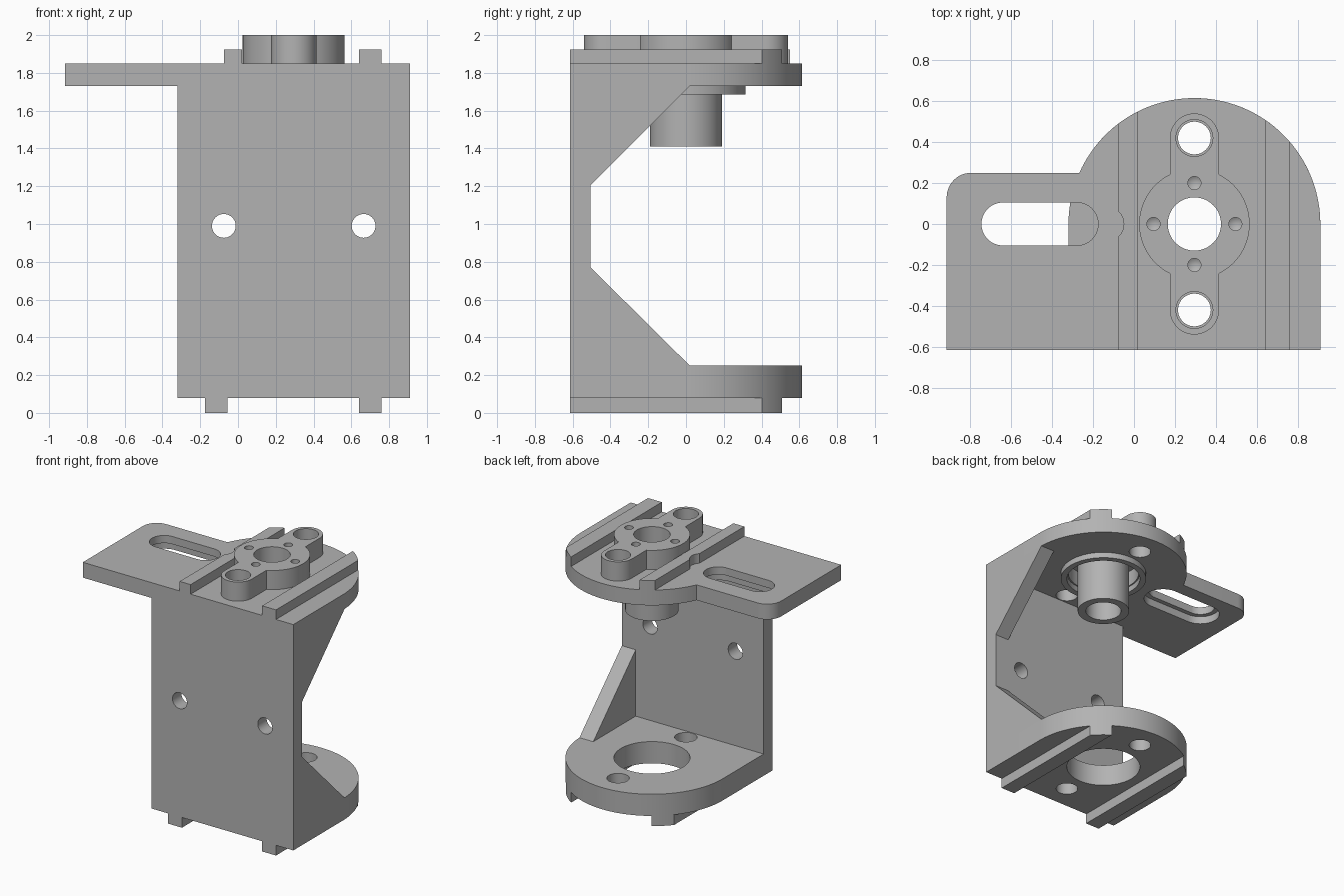
import bpy, bmesh
from math import sin, cos, asin, pi, sqrt
from mathutils import Matrix

if "Cube" in bpy.data.objects:
    bpy.data.objects.remove(bpy.data.objects["Cube"], do_unlink=True)

grey = bpy.data.materials.new("plain grey")
grey.use_nodes = True
GREY = (0.45, 0.45, 0.45, 1)
grey.diffuse_color = GREY
grey.node_tree.nodes["Principled BSDF"].inputs["Base Color"].default_value = GREY

CX, R = 0.295, 0.615            # bearing axis and outer radius
LEFT, RIGHT, FRONT = CX - R, CX + R, -R
Z_BASE, Z_FLOOR, Z_CEIL, Z_TOP = 0.08, 0.25, 1.73, 1.85
WALL_Y = -0.505


def arc(x, y, r, a0, a1, n=32):
    return [(x + r * cos(a0 + (a1 - a0) * i / n), y + r * sin(a0 + (a1 - a0) * i / n))
            for i in range(n + 1)]


def circle(x, y, r, n=64):
    return arc(x, y, r, 0, 2 * pi, n)[:-1]


def slot(x0, x1, r):
    return arc(x1, 0, r, -pi / 2, pi / 2) + arc(x0, 0, r, pi / 2, 3 * pi / 2)


def prism(name, outline, low, high, axis="Z", tip=0):
    """Extrude an outline along an axis; tip adds a conical point at the low end."""
    bm = bmesh.new()
    base = bm.faces.new([bm.verts.new((x, y, low)) for x, y in outline])
    ext = bmesh.ops.extrude_face_region(bm, geom=[base])
    for v in ext["geom"]:
        if isinstance(v, bmesh.types.BMVert):
            v.co.z = high
    if tip:
        point = bmesh.ops.poke(bm, faces=[base])["verts"][0]
        point.co.z = low - tip
    if axis == "X":             # outline holds (y, z)
        bm.transform(Matrix(((0, 0, 1, 0), (1, 0, 0, 0), (0, 1, 0, 0), (0, 0, 0, 1))))
    elif axis == "Y":           # outline holds (x, z)
        bm.transform(Matrix(((1, 0, 0, 0), (0, 0, 1, 0), (0, 1, 0, 0), (0, 0, 0, 1))))
    bmesh.ops.recalc_face_normals(bm, faces=bm.faces)
    mesh = bpy.data.meshes.new(name)
    bm.to_mesh(mesh)
    bm.free()
    mesh.materials.append(grey)
    obj = bpy.data.objects.new(name, mesh)
    bpy.context.collection.objects.link(obj)
    return obj


def boolean(obj, other, operation):
    bpy.context.view_layer.objects.active = obj
    mod = obj.modifiers.new("boolean", "BOOLEAN")
    mod.operation, mod.object, mod.solver = operation, other, "EXACT"
    bpy.ops.object.modifier_apply(modifier=mod.name)
    bpy.data.objects.remove(other, do_unlink=True)


def cut(obj, outline, low, high, axis="Z", tip=0):
    boolean(obj, prism("cutter", outline, low, high, axis, tip), "DIFFERENCE")


parts = []

# Top plate: half-round end with a side wing
a = asin(0.25 / R)
top = prism("top_plate", [(-0.915, FRONT), (RIGHT, FRONT)] + arc(CX, 0, R, 0, pi - a, 64)
            + arc(-0.795, 0.13, 0.12, pi / 2, pi, 12), Z_CEIL, Z_TOP)
cut(top, circle(CX, 0, 0.26), 1.6, 2)
cut(top, slot(-0.64, -0.28, 0.105), 1.6, 2)
cut(top, slot(-0.64, -0.28, 0.14), 1.6, 1.79)
parts.append(top)

# Bottom plate
bottom = prism("bottom_plate", [(LEFT, FRONT), (RIGHT, FRONT)] + arc(CX, 0, R, 0, pi, 64),
               Z_BASE, Z_FLOOR)
cut(bottom, circle(CX, 0, 0.27), 0, 0.5)
parts.append(bottom)

# Screw holes in both plates
for plate in (top, bottom):
    for y in (-0.42, 0.42):
        cut(plate, circle(CX, y, 0.08, 40), -0.1, 2.1)

# Front wall with two mounting holes
wall = prism("front_wall", [(LEFT, Z_FLOOR), (RIGHT, Z_FLOOR), (RIGHT, Z_CEIL), (LEFT, Z_CEIL)],
             FRONT, WALL_Y, "Y")
for x in (-0.075, 0.665):
    cut(wall, circle(x, 0.99, 0.063, 40), -1, 0, "Y")
parts.append(wall)

# Gussets on the left side
for name, z, dz in (("upper_gusset", Z_CEIL, -0.525), ("lower_gusset", Z_FLOOR, 0.52)):
    parts.append(prism(name, [(WALL_Y, z), (0.02, z), (WALL_Y, z + dz)],
                       RIGHT - 0.12, RIGHT, "X"))


# Guide rails, ending on the round edge
def rail(name, x0, x1, low, high):
    n = 8
    xs = [x1 + (x0 - x1) * i / n for i in range(n + 1)]
    end = [(x, sqrt(R * R - (x - CX) ** 2)) for x in xs]
    obj = prism(name, [(x0, FRONT), (x1, FRONT)] + end, low, high)
    parts.append(obj)
    return obj


rail("top_left_rail", 0.64, 0.76, Z_TOP, 1.925)
notched = rail("top_right_rail", -0.075, 0.02, Z_TOP, 1.925)
cut(notched, circle(-0.135, 0, 0.085), 1.8, 2)
rail("bottom_left_rail", 0.64, 0.76, 0, Z_BASE)
rail("bottom_right_rail", -0.175, -0.055, 0, Z_BASE)

# Locating ring under the top plate
ring = prism("locating_ring", circle(CX, 0, 0.315), 1.685, Z_CEIL)
cut(ring, circle(CX, 0, 0.27), 1.6, 1.8)
parts.append(ring)

# Flanged nut: disc with two ears, sleeve and holes
b = asin(0.12 / 0.27)
up = arc(CX, 0.42, 0.12, 0, pi, 24)
down = arc(CX, -0.42, 0.12, pi, 2 * pi, 24)
nut = prism("flange_nut", arc(CX, 0, 0.27, b - pi / 2, pi / 2 - b) + up
            + arc(CX, 0, 0.27, pi / 2 + b, 3 * pi / 2 - b) + down, Z_TOP, 2)
boolean(nut, prism("sleeve", circle(CX, 0, 0.19), 1.41, 1.9), "UNION")
cut(nut, circle(CX, 0, 0.13), 1.3, 2.1)
for y in (-0.42, 0.42):
    cut(nut, circle(CX, y, 0.09, 40), 1.8, 2.1)
for dx, dy in ((0.2, 0), (-0.2, 0), (0, 0.2), (0, -0.2)):
    cut(nut, circle(CX + dx, dy, 0.032, 24), 1.91, 2.1, tip=0.02)
parts.append(nut)

# Smooth the round walls, keep the edges sharp
bpy.ops.object.select_all(action="DESELECT")
for obj in parts:
    obj.select_set(True)
bpy.context.view_layer.objects.active = top
bpy.ops.object.shade_smooth_by_angle(angle=pi / 6)
